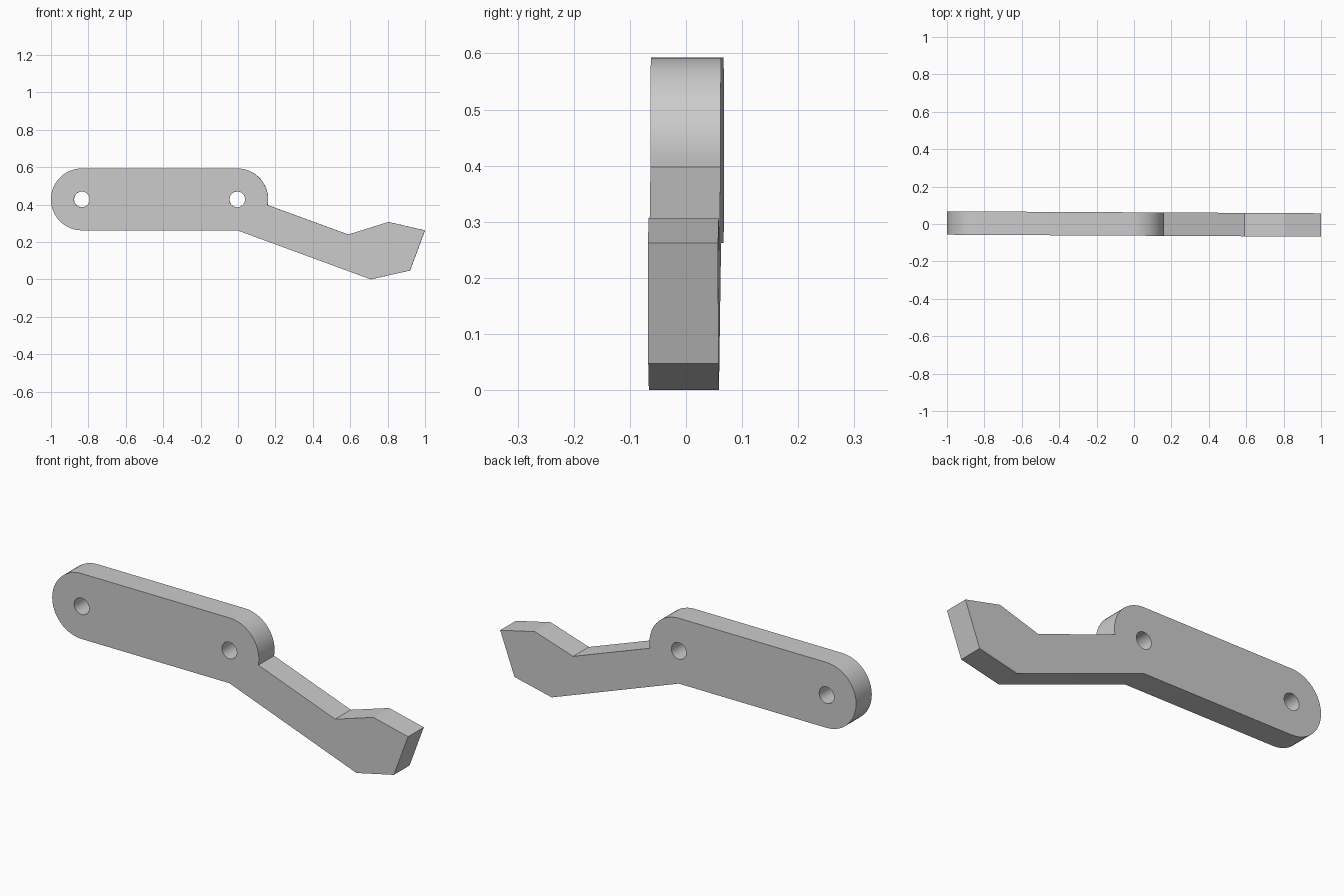
import bpy, bmesh
from math import radians, sin, cos
from mathutils import Matrix, Vector

if "Cube" in bpy.data.objects:
    bpy.data.objects.remove(bpy.data.objects["Cube"])

THICK = 0.125
RADIUS = 0.1655
HOLE = 0.042
PIVOT_Z = 0.4275
LEFT_X, RIGHT_X = -0.8345, -0.004


def arc(cx, r, start, end, steps):
    """Points on an arc around a pivot, angles in degrees."""
    angles = [radians(start + (end - start) * i / steps) for i in range(steps + 1)]
    return [(cx + r * cos(a), PIVOT_Z + r * sin(a)) for a in angles]


# Lever outline: rounded bar, then the angled arm with its hooked tip
outline = arc(LEFT_X, RADIUS, 270, 90, 24)
outline += arc(RIGHT_X, RADIUS, 90, -10.5, 14)
outline += [(0.59, 0.24), (0.805, 0.307), (1.0, 0.262),
            (0.92, 0.047), (0.71, 0.0), (RIGHT_X, PIVOT_Z - RADIUS)]
holes = [arc(x, HOLE, 0, 360, 24)[:-1] for x in (LEFT_X, RIGHT_X)]

# Fill the outline around the two pivot holes and give it thickness
bm = bmesh.new()
edges = []
for loop in [outline] + holes:
    verts = [bm.verts.new((x, -THICK / 2, z)) for x, z in loop]
    edges += [bm.edges.new((v, verts[i - 1])) for i, v in enumerate(verts)]
bmesh.ops.triangle_fill(bm, edges=edges, use_beauty=True, use_dissolve=False)
solid = bmesh.ops.extrude_face_region(bm, geom=bm.faces[:], use_keep_orig=True)
moved = [g for g in solid["geom"] if isinstance(g, bmesh.types.BMVert)]
bmesh.ops.translate(bm, verts=moved, vec=Vector((0, THICK, 0)))
bmesh.ops.recalc_face_normals(bm, faces=bm.faces[:])

# The plate sits turned very slightly about the vertical
bmesh.ops.rotate(bm, verts=bm.verts[:], cent=(0, 0, 0),
                 matrix=Matrix.Rotation(radians(-0.3), 3, "Z"))
mesh = bpy.data.meshes.new("lever_arm")
bm.to_mesh(mesh)
bm.free()
lever = bpy.data.objects.new("lever_arm", mesh)
bpy.context.collection.objects.link(lever)

# Plain grey finish
grey = bpy.data.materials.new("plain_grey")
grey.use_nodes = True
colour = (0.6, 0.6, 0.6, 1)
grey.diffuse_color = colour
grey.node_tree.nodes["Principled BSDF"].inputs["Base Color"].default_value = colour
mesh.materials.append(grey)

# Smooth round ends and bores, crisp edges elsewhere
bpy.context.view_layer.objects.active = lever
lever.select_set(True)
bpy.ops.object.shade_smooth_by_angle(angle=radians(25))
